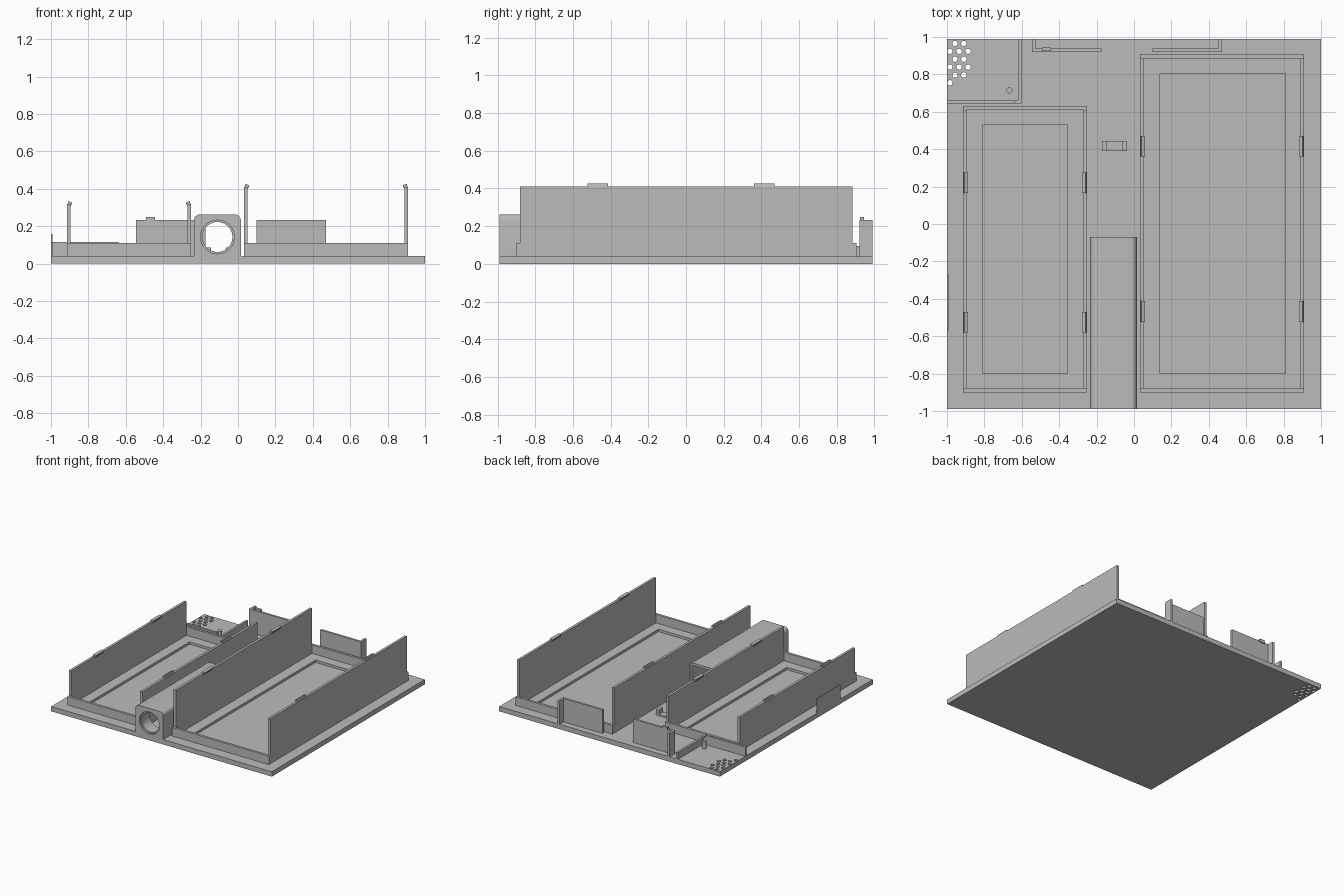
import bpy, bmesh, math
from mathutils import Matrix, Vector

if "Cube" in bpy.data.objects:
    bpy.data.objects.remove(bpy.data.objects["Cube"], do_unlink=True)

grey = bpy.data.materials.new("plain_grey")
grey.use_nodes = True
COLOUR = (0.5, 0.5, 0.5, 1)
grey.diffuse_color = COLOUR
grey.node_tree.nodes["Principled BSDF"].inputs["Base Color"].default_value = COLOUR

FLOOR = 0.04   # top of the base plate
RIM = 0.11     # top of the low frames
T = 0.02       # wall thickness


def finish(name, bm):
    bmesh.ops.recalc_face_normals(bm, faces=bm.faces)
    mesh = bpy.data.meshes.new(name)
    bm.to_mesh(mesh)
    bm.free()
    mesh.materials.append(grey)
    ob = bpy.data.objects.new(name, mesh)
    bpy.context.scene.collection.objects.link(ob)
    return ob


def add_box(bm, x0, x1, y0, y1, z0, z1):
    mid = Vector((x0 + x1, y0 + y1, z0 + z1)) / 2
    size = Matrix.Diagonal((x1 - x0, y1 - y0, z1 - z0, 1))
    bmesh.ops.create_cube(bm, size=1, matrix=Matrix.Translation(mid) @ size)


def add_cylinder(bm, centre, r, depth, sides=24, r2=None, turn=Matrix()):
    bmesh.ops.create_cone(bm, cap_ends=True, segments=sides, radius1=r, radius2=r2 or r,
                          depth=depth, matrix=Matrix.Translation(centre) @ turn)


def boxes(name, *specs):
    bm = bmesh.new()
    for spec in specs:
        add_box(bm, *spec)
    return finish(name, bm)


def prism(name, points, y0, y1):
    """Extrude an x-z outline along y."""
    bm = bmesh.new()
    face = bm.faces.new([bm.verts.new((x, y0, z)) for x, z in points])
    ext = bmesh.ops.extrude_face_region(bm, geom=[face])
    moved = [v for v in ext["geom"] if isinstance(v, bmesh.types.BMVert)]
    bmesh.ops.translate(bm, vec=(0, y1 - y0, 0), verts=moved)
    return finish(name, bm)


def cut(ob, cutter):
    mod = ob.modifiers.new("cut", "BOOLEAN")
    mod.operation = "DIFFERENCE"
    mod.solver = "EXACT"
    mod.object = cutter
    cutter.hide_render = True
    bpy.context.view_layer.objects.active = ob
    bpy.ops.object.modifier_apply(modifier=mod.name)
    bpy.data.objects.remove(cutter, do_unlink=True)


def smooth(ob):
    bpy.ops.object.select_all(action="DESELECT")
    ob.select_set(True)
    bpy.context.view_layer.objects.active = ob
    bpy.ops.object.shade_smooth_by_angle(angle=math.radians(30))


# Base plate with two shallow pockets and a vent grid in the corner
base = boxes("base_plate", (-1, 1, -0.99, 0.99, 0, FLOOR))
bm = bmesh.new()
add_box(bm, -0.81, -0.355, -0.8, 0.53, 0.02, 0.1)
add_box(bm, 0.14, 0.81, -0.8, 0.805, 0.02, 0.1)
for row in range(6):
    y = 0.965 - row * 0.042
    columns = (-0.957, -0.91) if row % 2 == 0 else (-0.984, -0.935, -0.887)
    if row == 5:
        columns = columns[:1]
    for x in columns:
        add_cylinder(bm, (x, y, FLOOR / 2), 0.0145, 0.2, 16)
cut(base, finish("base_cutter", bm))


# Open bays: low rim, two tall side walls, two clips on each wall
def bay(name, x0, x1, y0, y1, top, clip_ys):
    boxes(name + "_rim",
          (x0, x1, y0, y0 + T, FLOOR, RIM), (x0, x1, y1 - T, y1, FLOOR, RIM),
          (x0, x0 + T, y0 + T, y1 - T, FLOOR, RIM), (x1 - T, x1, y0 + T, y1 - T, FLOOR, RIM))
    for side, edge, s in (("right", x0, 1), ("left", x1, -1)):
        inner = edge + s * T
        xa, xb = sorted((edge, inner))
        boxes(f"{name}_{side}_wall", (xa, xb, y0 + T, y1 - T, RIM, top))
        for y in clip_ys:
            lip = inner + s * 0.008
            prism(f"{name}_{side}_clip",
                  [(edge + s * 0.004, top), (inner, top - 0.01), (lip, top),
                   (lip, top + 0.009), (edge + s * 0.008, top + 0.016)], y - 0.055, y + 0.055)


bay("small_bay", -0.915, -0.25, -0.9, 0.63, 0.318, (-0.525, 0.22))
bay("large_bay", 0.032, 0.91, -0.9, 0.905, 0.41, (-0.468, 0.415))

# Tunnel housing with rounded top, hollow behind a thick front with a round port
CX, CZ = -0.11, 0.142
XA, XB, TOP, R = -0.235, 0.015, 0.262, 0.03
outline = [(XA, FLOOR), (XB, FLOOR)]
for cx, start in ((XB - R, 0), (XA + R, 90)):
    for i in range(7):
        a = math.radians(start + i * 15)
        outline.append((cx + R * math.cos(a), TOP - R + R * math.sin(a)))
housing = prism("tunnel_housing", outline, -0.99, -0.07)
cut(housing, boxes("hollow_cutter", (XA + T, XB - T, -0.87, 0, FLOOR + 0.005, TOP - T)))
turn = Matrix.Rotation(math.radians(90), 4, "X")
for r, y, depth in ((0.08, -0.9, 0.4), (0.09, -0.99, 0.03)):
    bm = bmesh.new()
    add_cylinder(bm, (CX, y, CZ), r, depth, 48, turn=turn)
    cut(housing, finish("port_cutter", bm))
smooth(housing)

# Corner compartment walls and its post
boxes("corner_wall_front", (-1, -0.64, 0.643, 0.66, FLOOR, 0.116))
boxes("corner_wall_side", (-0.62, -0.602, 0.643, 0.99, FLOOR, 0.095),
      (-0.64, -0.62, 0.643, 0.66, FLOOR, 0.095))
bm = bmesh.new()
add_cylinder(bm, (-0.667, 0.715, 0.07), 0.017, 0.06)
smooth(finish("corner_post", bm))

# Rear L-shaped brackets
boxes("rear_right_bracket", (-0.545, -0.175, 0.92, 0.938, FLOOR, 0.232),
      (-0.545, -0.527, 0.938, 0.99, FLOOR, 0.232))
boxes("rear_right_bracket_clip", (-0.492, -0.444, 0.924, 0.944, 0.222, 0.248))
boxes("rear_left_bracket", (0.1, 0.47, 0.92, 0.938, FLOOR, 0.232),
      (0.452, 0.47, 0.938, 0.99, FLOOR, 0.232))

# Thin side plate on the right edge
boxes("side_plate", (-1, -0.993, -0.57, -0.27, FLOOR, 0.158))

# Small cable saddle behind the tunnel
boxes("cable_saddle", (-0.172, -0.145, 0.39, 0.445, FLOOR, 0.085),
      (-0.065, -0.038, 0.39, 0.445, FLOOR, 0.085),
      (-0.145, -0.065, 0.39, 0.445, FLOOR, 0.052))
